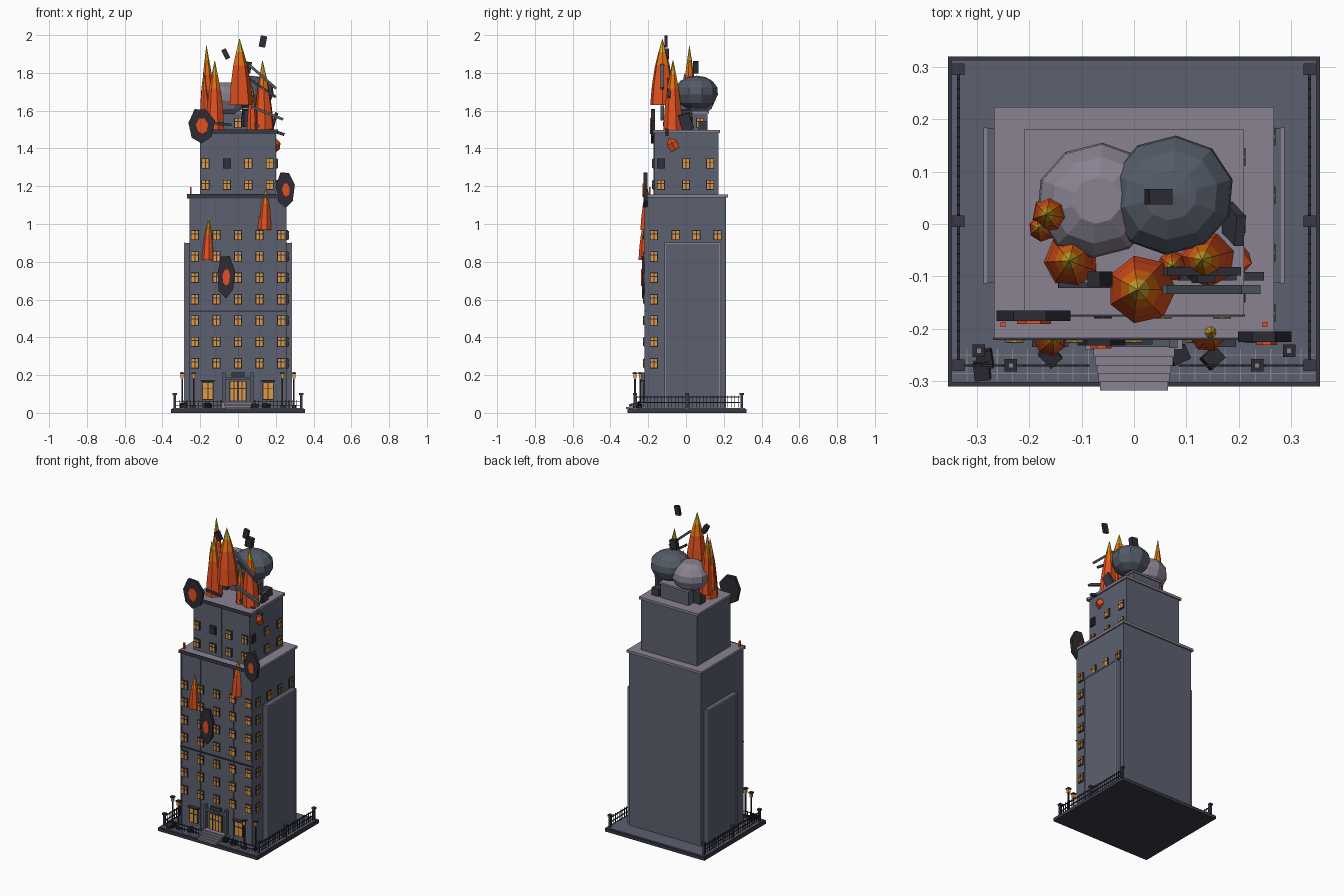
import bpy, bmesh, math, random
from mathutils import Matrix, Vector, Euler

random.seed(4)
if "Cube" in bpy.data.objects:
    bpy.data.objects.remove(bpy.data.objects["Cube"])


def material(name, *rgb):
    linear = [((c / 255 + 0.055) / 1.055) ** 2.4 for c in rgb] + [1]
    mat = bpy.data.materials.new(name)
    mat.use_nodes = True
    mat.diffuse_color = linear
    mat.node_tree.nodes["Principled BSDF"].inputs["Base Color"].default_value = linear
    return mat


wall = material("slate wall", 92, 96, 112)
trim = material("pale stone", 136, 130, 144)
smoke = material("smoke grey", 84, 91, 103)
dark = material("dark iron", 56, 57, 70)
soot = material("soot", 44, 44, 52)
red = material("flame red", 226, 80, 32)
orange = material("flame orange", 228, 112, 16)
yellow = material("flame yellow", 214, 176, 45)
amber = material("lit glass", 228, 152, 60)


def finish(name, bm, *mats):
    bmesh.ops.recalc_face_normals(bm, faces=bm.faces)
    mesh = bpy.data.meshes.new(name)
    bm.to_mesh(mesh)
    bm.free()
    for mat in mats:
        mesh.materials.append(mat)
    obj = bpy.data.objects.new(name, mesh)
    bpy.context.scene.collection.objects.link(obj)
    return obj


def add_box(bm, center, size, turn=(0, 0, 0), spin=None):
    place = Matrix.LocRotScale(Vector(center), Euler(turn), Vector(size))
    bmesh.ops.create_cube(bm, size=1, matrix=(spin @ place) if spin else place)


def boxes(name, mat, *items):
    bm = bmesh.new()
    for item in items:
        add_box(bm, *item)
    return finish(name, bm, mat)


def block(name, mat, x, y, z):
    """Box from three (low, high) ranges."""
    spans = (x, y, z)
    return boxes(name, mat, ([sum(s) / 2 for s in spans], [s[1] - s[0] for s in spans]))


def both(x):
    return (-x, x)


def lathe(name, profile, sides, place, mats, rule, squash=1):
    """Faceted solid of revolution; rule gives the material index of each band."""
    bm = bmesh.new()
    rings = []
    for r, z in profile:
        rings.append([bm.verts.new((r * math.cos(math.tau * i / sides),
                                    r * squash * math.sin(math.tau * i / sides), z))
                      for i in range(sides)])
    for band, (low, high) in enumerate(zip(rings, rings[1:])):
        for i in range(sides):
            j = (i + 1) % sides
            bm.faces.new((low[i], low[j], high[j], high[i])).material_index = rule(band)
    bm.faces.new(rings[0])
    bm.faces.new(rings[-1]).material_index = rule(len(profile) - 2)
    bm.transform(place)
    return finish(name, bm, *mats)


# Ground slab and tower masses
block("ground_slab", dark, both(.355), (-.31, .32), (0, .02))
block("courtyard", wall, both(.348), (-.303, .313), (.02, .026))
block("tower_body", wall, both(.257), (-.214, .212), (.02, 1.14))
block("side_wings", wall, both(.283), (-.113, .183), (.02, .9))
block("upper_body", wall, both(.2), (-.167, .172), (1.14, 1.485))
for name, x, y, z in (("lower", .267, (-.217, .223), 1.14), ("upper", .21, (-.173, .18), 1.482)):
    block(name + "_roof", trim, both(x), y, (z, z + .016))
    block(name + "_roof_lip", dark, both(x + .002), (y[0] - .004, y[0]), (z - .004, z + .018))
block("facade_ledge", dark, both(.26), (-.221, -.21), (.535, .541))
boxes("wing_borders", trim, *[((s * .284, y, .46), (.006, .008, .87)) for s in (-1, 1) for y in (-.11, .18)],
      *[((s * .284, .035, .897), (.006, .298, .008)) for s in (-1, 1)])
boxes("facade_strips", smoke, *[((x, -.215, .58), (.007, .01, 1.1)) for x in (-.252, -.117, .117, .252)],
      ((0, -.168, 1.31), (.007, .01, .33)))
boxes("roof_beacons", red, *[((x, -.192, 1.175), (.01, .01, .04)) for x in both(.25)])

# Windows: frame, glass and crossed bars, spun onto each wall
frames, glass, bars, unlit = (bmesh.new() for _ in range(4))


def window(u, z, out, side=False, w=.034, h=.046, lit=True):
    spin = Matrix.Rotation(math.pi / 2 if side else 0, 4, "Z")
    add_box(frames, (u, -out - .003, z), (w + .008, .01, h + .008), (0, 0, 0), spin)
    add_box(glass if lit else unlit, (u, -out - .009, z), (w, .004, h), (0, 0, 0), spin)
    add_box(bars, (u, -out - .011, z), (.005, .004, h), (0, 0, 0), spin)
    add_box(bars, (u, -out - .011, z + h * .15), (w, .004, .005), (0, 0, 0), spin)


for row in range(7):
    z = .263 + row * .113
    for col in range(-2, 3):
        window(col * .114, z, .214)
    window(-.17, z, .257, True)
for y in (-.055, .055, .167):
    window(y, .941, .257, True)
for z in (1.207, 1.32):
    for x in (-.173, -.059, .055, .168):
        window(x, z, .167, lit=(x, z) != (-.059, 1.32))
    for y in (-.133, 0, .128):
        window(y, z, .2, True, lit=y > -.1 or z < 1.3)
for x in both(.16):
    window(x, .115, .214, w=.05, h=.085)
for x in both(.022):
    window(x, .115, .218, w=.036, h=.1)
window(.075, 1.535, .1, True)
window(0, 1.535, -.035)
for name, bm, mat in (("window_frames", frames, dark), ("window_glass", glass, amber),
                      ("window_bars", bars, dark), ("unlit_glass", unlit, soot)):
    finish(name, bm, mat)

# Entrance
boxes("entrance_surround", smoke, *[((x, -.222, .12), (.016, .03, .19)) for x in both(.075)],
      ((0, -.222, .182), (.135, .025, .012)))
boxes("entrance_plaque", dark, ((0, -.222, .203), (.07, .016, .022)))
boxes("side_door_hoods", dark, *[((x, -.224, .169), (.07, .022, .01)) for x in both(.16)])
boxes("steps", trim, ((0, -.227, .04), (.185, .026, .03)),
      *[((0, (-.22 - .318 + i * .016) / 2, .026 + i * .008), (.13 + i * .006, .098 - i * .016, .01)) for i in range(5)])
boxes("paving_joints", trim, *[((i * .029, -.27, .0265), (.002, .062, .001)) for i in range(-11, 12)],
      *[((0, y, .0265), (.69, .002, .001)) for y in (-.285, -.25)])

# Fence around the slab
rails = [((s * .335, .012, z), (.005, .55, .005)) for s in (-1, 1) for z in (.055, .083)]
rails += [((s * .335, -.26 + i * .0185, .06), (.003, .003, .065)) for s in (-1, 1) for i in range(30)]
rails += [((s * .21, -.27, z), (.25, .004, .004)) for s in (-1, 1) for z in (.04, .062)]
rails += [((s * (.09 + i * .02), -.27, .046), (.003, .003, .045)) for s in (-1, 1) for i in range(13)]
boxes("fence_rails", soot, *rails)
corners = [(x, y) for x in both(.335) for y in (-.27, .005, .295)]
boxes("fence_posts", dark, *[((x, y, .06), (.014, .014, .075)) for x, y in corners],
      *[((x, y, .1), (.022, .022, .01)) for x, y in corners])

# Street lamps
lamps = [(s * x, y) for s in (-1, 1) for x, y in ((.235, -.27), (.296, -.242))]
boxes("lamp_posts", soot, *[((x, y, .1), (.008, .008, .16)) for x, y in lamps],
      *[((x, y, .032), (.02, .02, .014)) for x, y in lamps],
      *[((x, y, .209), (.024, .024, .008)) for x, y in lamps])
boxes("lamp_glass", amber, *[((x, y, .193), (.015, .015, .024)) for x, y in lamps])
boxes("lamp_finials", trim, *[((x, y, .215), (.01, .01, .005)) for x, y in lamps])

# Roof house, vents and broken parapet
block("roof_house", wall, both(.1), (.035, .115), (1.49, 1.585))
block("roof_house_cap", trim, both(.107), (.028, .122), (1.585, 1.597))
boxes("roof_vents", dark, ((.06, -.005, 1.56), (.07, .06, .09), (.1, 0, .2)),
      ((-.12, .04, 1.53), (.06, .05, .075)), ((.14, .09, 1.52), (.05, .05, .05)))

# Smoke clouds: flattened faceted balls
cloud = [(.45, -.083), (.82, -.055), (1, -.01), (.97, .028), (.75, .062), (.42, .083)]
for name, mat, spot, r, peak in (("pale_cloud", trim, (-.07, .045, 1.665), .118, (.4, .084)),
                                 ("dark_cloud", smoke, (.07, .055, 1.695), .122, (.01, .09))):
    lathe(name, [(k * r, z) for k, z in cloud + [peak]], 10,
          Matrix.Translation(spot) @ Matrix.Rotation(.25, 4, "Z"), [mat], lambda band: 0, .93)

# Flames: tapered spikes with red, orange and yellow bands
flames = [(.015, -.125, 1.63, .35, .066), (-.155, .018, 1.56, .385, .04), (-.12, -.07, 1.495, .37, .052),
          (.14, -.068, 1.495, .37, .053), (-.175, -.008, 1.58, .22, .026), (.075, -.08, 1.495, .24, .03),
          (.14, -.207, .97, .23, .037), (-.16, -.22, .81, .22, .032)]
for i, (x, y, z, h, r) in enumerate(flames):
    shape = [(r, 0), (r * .86, h * .3), (r * .6, h * .6), (r * .32, h * .8), (r * .02, h)]
    lean = Matrix.Rotation(random.uniform(-.04, .04), 4, "Y") @ Matrix.Rotation(i * .7, 4, "Z")
    lathe("flame_%d" % (i + 1), shape, 7, Matrix.Translation((x, y, z)) @ lean,
          [red, orange, yellow], lambda band: max(0, band - 1))
lathe("wall_ember", [(.025, -.03), (.03, .01), (.004, .04)], 5,
      Matrix.Translation((.195, -.07, 1.42)) @ Matrix.Rotation(.5, 4, "X"), [red], lambda band: 0)


# Blast scars: ragged dark plates with a glowing core
def plate(name, mat, x, y, z, rx, rz, depth, sides):
    bm = bmesh.new()
    ring = []
    for i in range(sides):
        a = math.tau * (i + .3) / sides
        k = random.uniform(.85, 1.08)
        ring.append(bm.verts.new((x + rx * k * math.cos(a), y, z + rz * k * math.sin(a))))
    face = bm.faces.new(ring)
    out = bmesh.ops.extrude_face_region(bm, geom=[face])["geom"]
    bmesh.ops.translate(bm, vec=(0, -depth, 0), verts=[v for v in out if isinstance(v, bmesh.types.BMVert)])
    finish(name, bm, mat)


for tag, x, y, z, rx, rz in (("upper", -.195, -.165, 1.518, .075, .105), ("middle", -.065, -.212, .72, .05, .115),
                             ("corner", .25, -.205, 1.18, .05, .1)):
    plate(tag + "_scar", soot, x, y, z, rx, rz, .02, 7)
    plate(tag + "_scar_core", red, x + .004, y - .018, z, rx * .42, rz * .42, .008, 7)

# Flying debris, loose beams and ground rubble
boxes("flying_debris", soot, ((-.065, -.105, 1.9), (.026, .028, .055), (0, -.45, 0)),
      ((.132, -.105, 1.966), (.034, .016, .06), (0, .2, 0)),
      ((.047, .052, 1.83), (.045, .03, .06), (0, .15, 0)))
boxes("fallen_beams", smoke, ((.13, -.125, 1.78), (.19, .018, .014), (0, .72, 0)),
      ((.155, -.125, 1.587), (.18, .018, .014), (0, .38, 0)))
boxes("charred_beams", dark, ((.13, -.09, 1.72), (.17, .016, .014), (0, .6, 0)),
      ((.165, -.1, 1.5), (.17, .016, .016), (0, .32, 0)),
      ((-.09, -.117, 1.53), (.11, .01, .014), (0, .1, 0)),
      ((.19, 0, 1.54), (.018, .06, .09), (.3, .3, 0)))
boxes("ground_rubble", soot, *[((x, y, .037), (.035, .03, .025), (.1, .2, x * 5)) for x, y in
                               ((-.285, -.258), (-.16, -.252), (.085, -.25), (.15, -.256), (-.29, -.28))])
